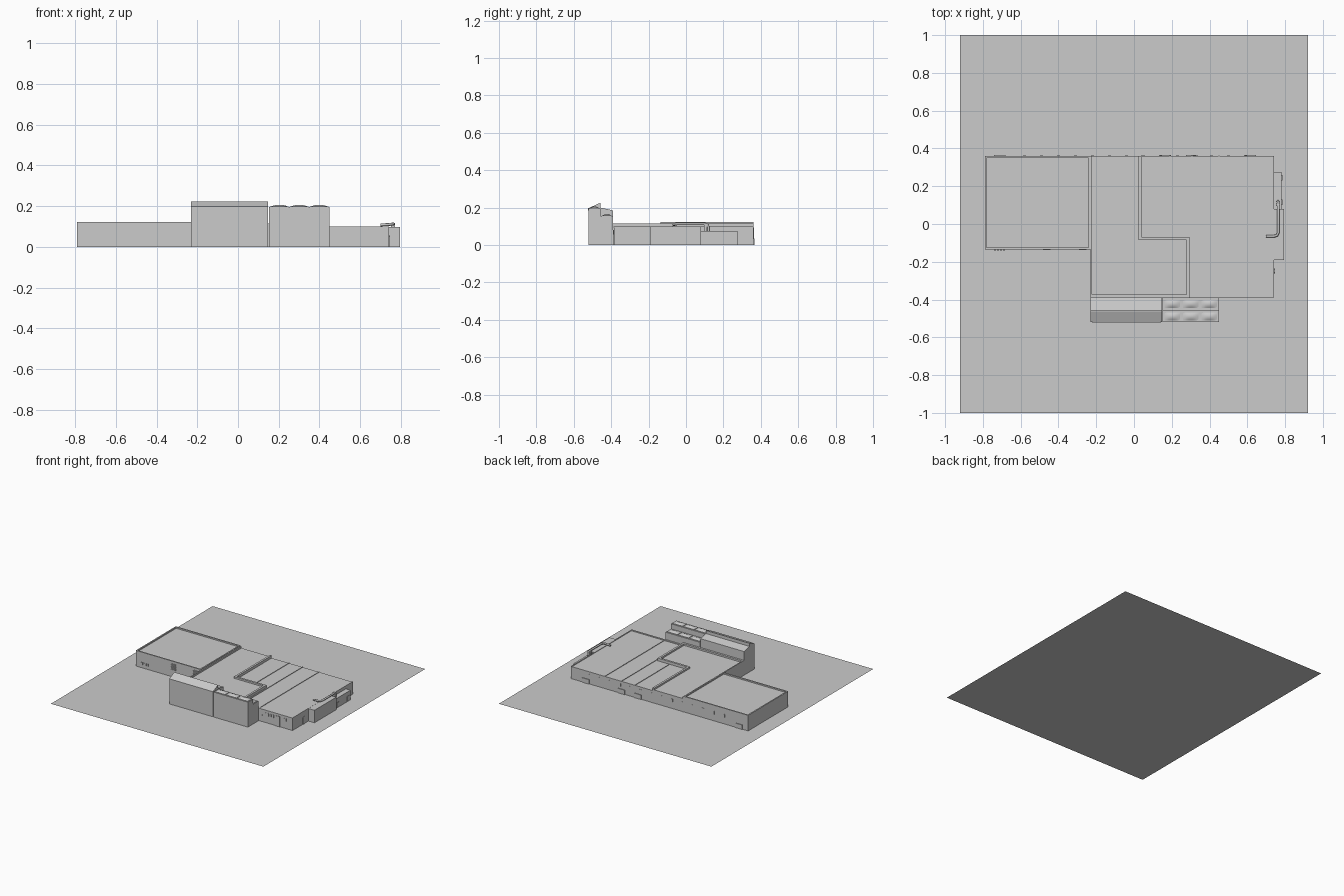
import bpy, bmesh, math
from mathutils import Vector

if "Cube" in bpy.data.objects:
    bpy.data.objects.remove(bpy.data.objects["Cube"])


def mesh_from(name, verts, faces):
    me = bpy.data.meshes.new(name)
    me.from_pydata(verts, [], faces)
    bm = bmesh.new()
    bm.from_mesh(me)
    bmesh.ops.recalc_face_normals(bm, faces=bm.faces[:])
    bm.to_mesh(me)
    bm.free()
    ob = bpy.data.objects.new(name, me)
    bpy.context.collection.objects.link(ob)
    return ob


def prism(name, pts, place, a, b):
    """Extrude a 2D outline from a to b; place maps (u, v, depth) to xyz."""
    n = len(pts)
    verts = [place(u, v, d) for d in (a, b) for u, v in pts]
    faces = [tuple(range(n)), tuple(range(n, 2 * n))]
    faces += [(i, (i + 1) % n, n + (i + 1) % n, n + i) for i in range(n)]
    return mesh_from(name, verts, faces)


def up(u, v, d): return (u, v, d)          # plan outline, raised in z
def along_x(u, v, d): return (d, u, v)     # y-z section, run along x
def along_y(u, v, d): return (u, d, v)     # x-z outline, run along y


def box(name, x0, x1, y0, y1, z0, z1):
    return prism(name, [(x0, y0), (x1, y0), (x1, y1), (x0, y1)], up, z0, z1)


def parapet(name, x0, x1, y0, y1, z0, z1, t=0.010):
    box(name + "_front", x0, x1, y0, y0 + t, z0, z1)
    box(name + "_back", x0, x1, y1 - t, y1, z0, z1)
    box(name + "_left", x0, x0 + t, y0 + t, y1 - t, z0, z1)
    box(name + "_right", x1 - t, x1, y0 + t, y1 - t, z0, z1)


def arched(name, x, w, z0, z1, y, t=0.003):
    r = w / 2
    pts = [(x - r, z0), (x + r, z0)]
    pts += [(x + r * math.cos(a), z1 - r + r * math.sin(a))
            for a in [math.pi * i / 8 for i in range(9)]]
    prism(name, pts, along_y, y - t, y + 0.002)


def dome(name, x0, x1, y0, y1, z, h, n=8):
    verts, faces = [], []
    for j in range(n + 1):
        for i in range(n + 1):
            u, v = 2 * i / n - 1, 2 * j / n - 1
            verts.append((x0 + (x1 - x0) * i / n, y0 + (y1 - y0) * j / n,
                          z + h * (1 - u * u) * (1 - v * v)))
    for j in range(n):
        for i in range(n):
            a = j * (n + 1) + i
            faces.append((a, a + 1, a + n + 2, a + n + 1))
    ob = mesh_from(name, verts, faces)
    for p in ob.data.polygons:
        p.use_smooth = True


# Ground slab
mesh_from("site_ground", [(-.92, -1, 0), (.92, -1, 0), (.92, 1, 0), (-.92, 1, 0)], [(0, 1, 2, 3)])

# Left wing with sunken roof
box("left_wing", -.79, -.23, -.135, .36, 0, .112)
parapet("left_wing_parapet", -.79, -.23, -.135, .36, .112, .122)

# Central L-shaped hall with parapet
L = [(-.23, -.39), (.295, -.39), (.295, -.07), (.04, -.07), (.04, .36), (-.23, .36)]
prism("central_hall", L, up, 0, .103)
t = .016
box("hall_parapet_front", -.23, .295, -.39, -.39 + t, .103, .116)
box("hall_parapet_left", -.23, -.23 + t / 2, -.374, .36, .103, .116)
box("hall_parapet_east", .295 - t, .295, -.374, -.07, .103, .116)
box("hall_parapet_inner", .04 - t, .295 - t, -.07 - t, -.07, .103, .116)
box("hall_parapet_north", .04 - t, .04, -.07, .36, .103, .116)

# Right wing in a notch round the hall, with roof ribs
R = [(.295, -.385), (.742, -.385), (.742, .36), (.04, .36), (.04, -.07), (.295, -.07)]
prism("right_wing", R, up, 0, .095)
for x, y0 in ((.19, -.06), (.307, -.375), (.45, -.375)):
    box("roof_rib", x - .002, x + .002, y0, .36, .094, .099)
box("right_wing_coping_front", .295, .742, -.388, -.375, .093, .099)
box("right_wing_coping_side", .735, .742, -.375, .36, .093, .099)

# Tall front block: stepped double-slope section
S = [(-.52, 0), (-.52, .198), (-.462, .224), (-.456, .224), (-.456, .200), (-.39, .185), (-.39, 0)]
prism("tall_front_block", S, along_x, -.23, .148)
box("tall_block_eaves", -.22, .14, -.523, -.515, .184, .198)

# Skylight block: high front half, low back half
K = [(-.52, 0), (-.52, .195), (-.457, .195), (-.457, .155), (-.39, .155), (-.39, 0)]
prism("skylight_block", K, along_x, .152, .45)
for i in range(3):
    x0 = .157 + i * .098
    for y0, y1, z in ((-.515, -.463, .195), (-.449, -.397, .155)):
        box("skylight_frame", x0, x0 + .092, y0, y1, z, z + .004)
        dome("skylight_dome", x0 + .005, x0 + .087, y0 + .005, y1 - .005, z + .004, .008)

# Right annexes
box("tall_annex", .742, .795, -.19, .08, 0, .098)
box("low_annex", .742, .782, .08, .275, 0, .075)

# Roof duct
path = [(.70, -.065, .108), (.742, -.065, .110), (.757, -.06, .112), (.764, -.045, .113),
        (.764, .10, .113), (.763, .115, .108), (.762, .12, .095), (.762, .12, .07)]
cu = bpy.data.curves.new("roof_duct", 'CURVE')
cu.dimensions = '3D'
cu.bevel_depth = .007
cu.bevel_resolution = 2
cu.use_fill_caps = True
sp = cu.splines.new('POLY')
sp.points.add(len(path) - 1)
for p, co in zip(sp.points, path):
    p.co = (*co, 1)
bpy.context.collection.objects.link(bpy.data.objects.new("roof_duct", cu))
box("duct_vent", .752, .772, .095, .112, .075, .118)

# Front windows and door of the right wing
arched("small_front_window", .475, .014, .034, .056, -.385)
for x in (.507, .529, .551, .573):
    arched("front_window", x, .014, .056, .08, -.385)
for x in (.652, .668, .684, .70):
    arched("narrow_front_window", x, .009, .056, .08, -.385)
box("front_door", .597, .633, -.389, -.38, 0, .08)

# Left wing front louvres and low vents
for x in (-.463, -.272):
    for i in range(8):
        z = .053 + i * .0066
        box("wall_louvre", x - .02, x + .02, -.138, -.132, z, z + .004)
for i in range(4):
    box("low_vent", -.742 + i * .016, -.73 + i * .016, -.139, -.13, .025, .043)

# Right side doors
prism("side_door", [(-.262, 0), (-.236, 0), (-.236, .052), (-.241, .057), (-.257, .057), (-.262, .052)],
      along_x, .74, .746)
for y in (.115, .245):
    box("annex_door", .78, .785, y - .014, y + .014, .005, .042)

# Back wall bays, pilasters and small windows
for x in (-.71, .165, .305, .615):
    box("back_door", x - .03, x + .03, .355, .365, 0, .035)
for x in (.04, .19, .307, .45, -.225):
    box("back_pilaster", x - .002, x + .002, .355, .363, 0, .095)
for i in range(14):
    x = -.58 + i * .09
    box("back_window", x - .008, x + .008, .355, .362, .052, .076)
